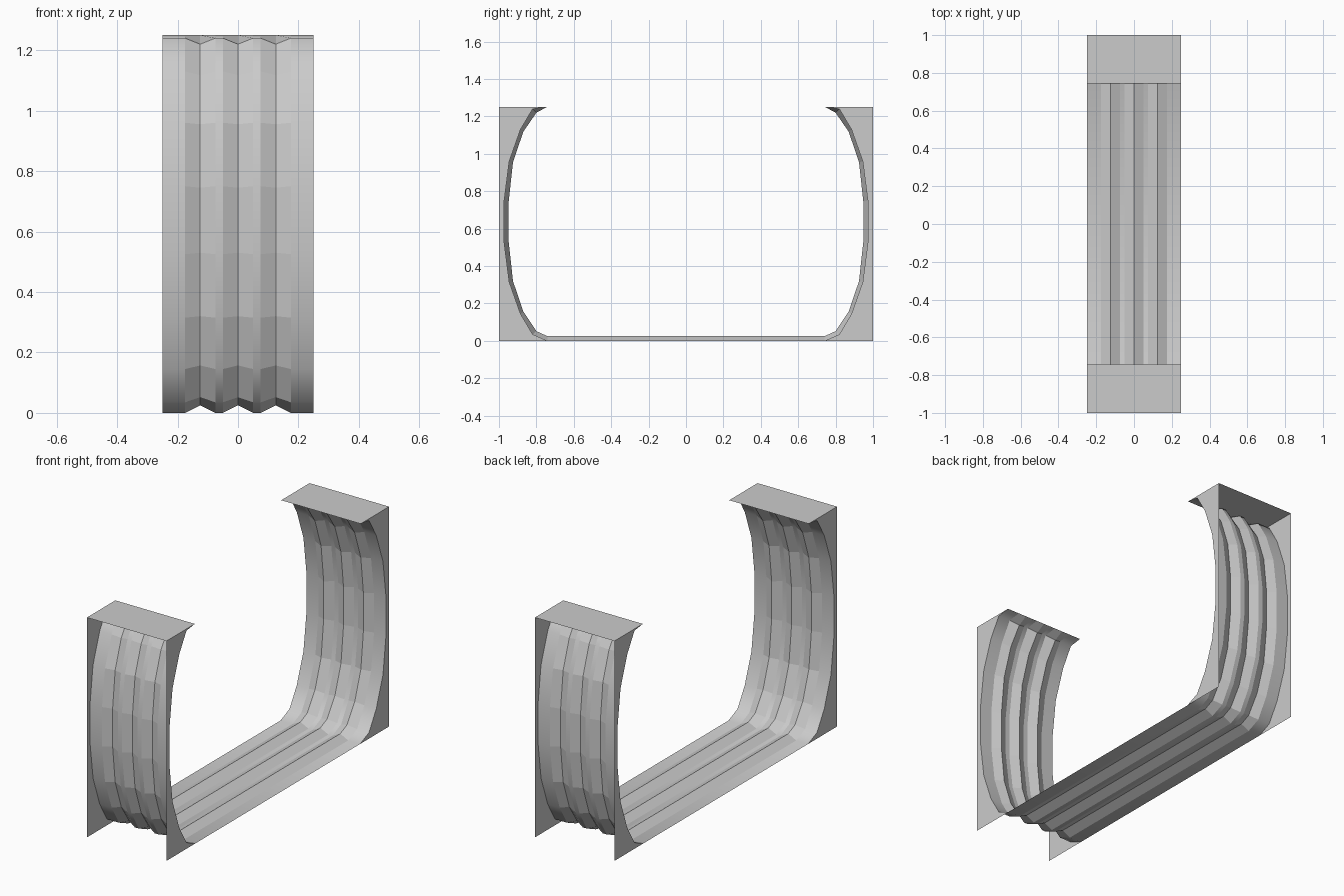
import bpy, bmesh

if "Cube" in bpy.data.objects:
    bpy.data.objects.remove(bpy.data.objects["Cube"])

# Half section of the channel (y, z): valley line and ridge line of the sheet
VALLEY = [(0.74, 0), (0.82, 0.035), (0.885, 0.145), (0.945, 0.315), (0.972, 0.525),
          (0.972, 0.75), (0.945, 0.96), (0.885, 1.13), (0.82, 1.24), (0.745, 1.25)]
RIDGE = [(0.74, 0.025), (0.80, 0.052), (0.87, 0.157), (0.925, 0.32), (0.948, 0.53),
         (0.948, 0.745), (0.925, 0.955), (0.87, 1.118), (0.80, 1.22), (0.745, 1.25)]
W, H = 0.25, 1.25

# Corrugation across the width: (x, is_ridge)
STATIONS = [(-W, 0)]
for c in (-0.125, 0, 0.125):
    STATIONS += [(c - 0.05, 0), (c, 1), (c + 0.05, 0)]
STATIONS.append((W, 0))


def make_object(name, bm):
    mesh = bpy.data.meshes.new(name)
    bm.to_mesh(mesh)
    bm.free()
    obj = bpy.data.objects.new(name, mesh)
    bpy.context.collection.objects.link(obj)
    return obj


def full_path(half):
    return [(-y, z) for y, z in reversed(half)] + half


# Corrugated sheet: both walls and the floor in one strip
bm = bmesh.new()
rows = [[bm.verts.new((x, y, z)) for y, z in full_path(RIDGE if r else VALLEY)]
        for x, r in STATIONS]
for i in range(len(rows) - 1):
    a, b = rows[i], rows[i + 1]
    flat_strip = STATIONS[i][1] == STATIONS[i + 1][1]
    for j in range(len(a) - 1):
        f = bm.faces.new((a[j], b[j], b[j + 1], a[j + 1]))
        f.smooth = flat_strip
make_object("corrugated_sheet", bm)

# Side walls: end plates and top cap, open at the outside
for side, sy in (("front", -1), ("back", 1)):
    for end, x in (("left", -W), ("right", W)):
        bm = bmesh.new()
        outline = VALLEY + [(1, H), (1, 0)]
        pts = [bm.verts.new((x, sy * y, z)) for y, z in outline]
        face = bm.faces.new(pts if sy * x < 0 else pts[::-1])
        face.normal_update()
        if face.normal.x * x < 0:
            face.normal_flip()
        bmesh.ops.triangulate(bm, faces=[face])
        make_object(f"{side}_{end}_end_plate", bm)
    bm = bmesh.new()
    cap = bm.faces.new([bm.verts.new((x, sy * y, H)) for x, y in
                        ((-W, 0.745), (W, 0.745), (W, 1), (-W, 1))])
    cap.normal_update()
    if cap.normal.z < 0:
        cap.normal_flip()
    make_object(f"{side}_top_cap", bm)
